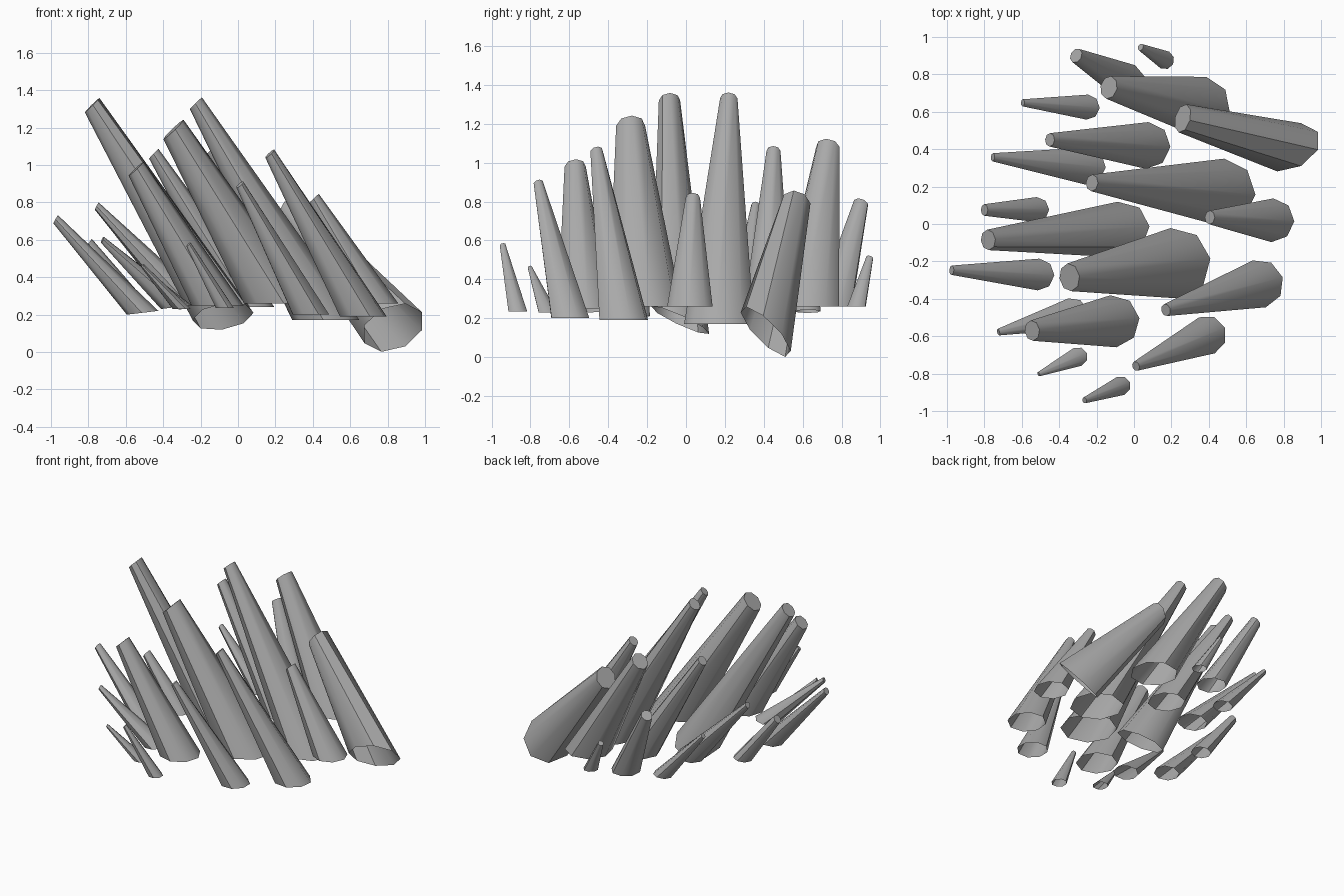
import bpy, bmesh, math
from mathutils import Vector

if "Cube" in bpy.data.objects:
    bpy.data.objects.remove(bpy.data.objects["Cube"])

stone = bpy.data.materials.new("mid grey")
stone.use_nodes = True
GREY = (0.4, 0.4, 0.4, 1)
stone.diffuse_color = GREY
stone.node_tree.nodes["Principled BSDF"].inputs["Base Color"].default_value = GREY

UP = Vector((0, 0, 1))
SIDES = 8


def ring(bm, centre, radius, normal, phase):
    """Octagon of vertices turned from horizontal to face along normal."""
    turn = UP.rotation_difference(Vector(normal).normalized())
    verts = []
    for i in range(SIDES):
        a = phase + math.tau * i / SIDES
        p = Vector((math.cos(a), math.sin(a), 0)) * radius
        verts.append(bm.verts.new(Vector(centre) + turn @ p))
    return verts


def spike(name, base, base_r, tip, tip_r, base_normal=UP):
    """Leaning tapered shaft, open below, with a slanted cap on top."""
    axis = Vector(tip) - Vector(base)
    flat = Vector((axis.x, axis.y, 0))
    lean = 1.4 * math.atan2(flat.length, axis.z)
    tip_normal = flat.normalized() * math.sin(lean) + UP * math.cos(lean)
    phase = math.atan2(-axis.y, -axis.x)
    bm = bmesh.new()
    low = ring(bm, base, base_r, base_normal, phase)
    high = ring(bm, tip, tip_r, tip_normal, phase)
    for i in range(SIDES):
        j = (i + 1) % SIDES
        bm.faces.new((low[i], low[j], high[j], high[i]))
    bm.faces.new(high)
    mesh = bpy.data.meshes.new(name)
    bm.to_mesh(mesh)
    bm.free()
    mesh.materials.append(stone)
    obj = bpy.data.objects.new(name, mesh)
    bpy.context.collection.objects.link(obj)
    bpy.ops.object.select_all(action='DESELECT')
    obj.select_set(True)
    bpy.context.view_layer.objects.active = obj
    bpy.ops.object.shade_smooth_by_angle(angle=math.radians(46))


TILT = (-0.12, 0, 1)

# Large central spikes
spike("tall_middle_spike", (.47, .17, .17), .18, (-.225, .22, 1.33), .045)
spike("tall_right_spike", (-.08, -.03, .19), .165, (-.78, -.085, 1.32), .055, (-.15, .42, .9))
spike("thick_front_spike", (.22, -.21, .26), .19, (-.345, -.285, 1.19), .075)
spike("thick_back_spike", (.355, .63, .26), .16, (-.135, .73, 1.08), .062)
spike("tipped_left_spike", (.83, .41, .13), .175, (.26, .565, .79), .078, (-.3, .66, .66))

# Medium spikes
spike("front_left_spike", (.67, -.32, .19), .13, (.17, -.46, 1.06), .033)
spike("front_corner_spike", (.39, -.595, .2), .105, (.01, -.76, .895), .026)
spike("front_right_spike", (-.11, -.52, .25), .14, (-.545, -.57, .98), .055)
spike("left_spike", (.74, .02, .26), .117, (.405, .035, .82), .037)
spike("back_middle_spike", (.07, .42, .24), .125, (-.45, .45, 1.06), .036)
spike("back_right_spike", (-.04, .76, .26), .1, (-.31, .9, .79), .04)

# Small outer spikes
spike("right_outer_spike", (-.51, -.27, .21), .085, (-.975, -.247, .71), .025, TILT)
spike("right_inner_spike", (-.52, .077, .22), .067, (-.8, .075, .58), .031, TILT)
spike("right_back_slim_spike", (-.25, .31, .25), .1, (-.755, .357, .78), .022, TILT)
spike("right_back_short_spike", (-.25, .625, .235), .067, (-.595, .648, .62), .019, TILT)
spike("right_front_slim_spike", (-.33, -.48, .24), .085, (-.725, -.578, .6), .018, TILT)
spike("front_tiny_right_spike", (-.3, -.71, .23), .052, (-.51, -.803, .46), .012)
spike("front_tiny_spike", (-.07, -.865, .235), .052, (-.265, -.943, .575), .016)
spike("back_tiny_spike", (.165, .877, .26), .05, (.035, .945, .51), .019)
